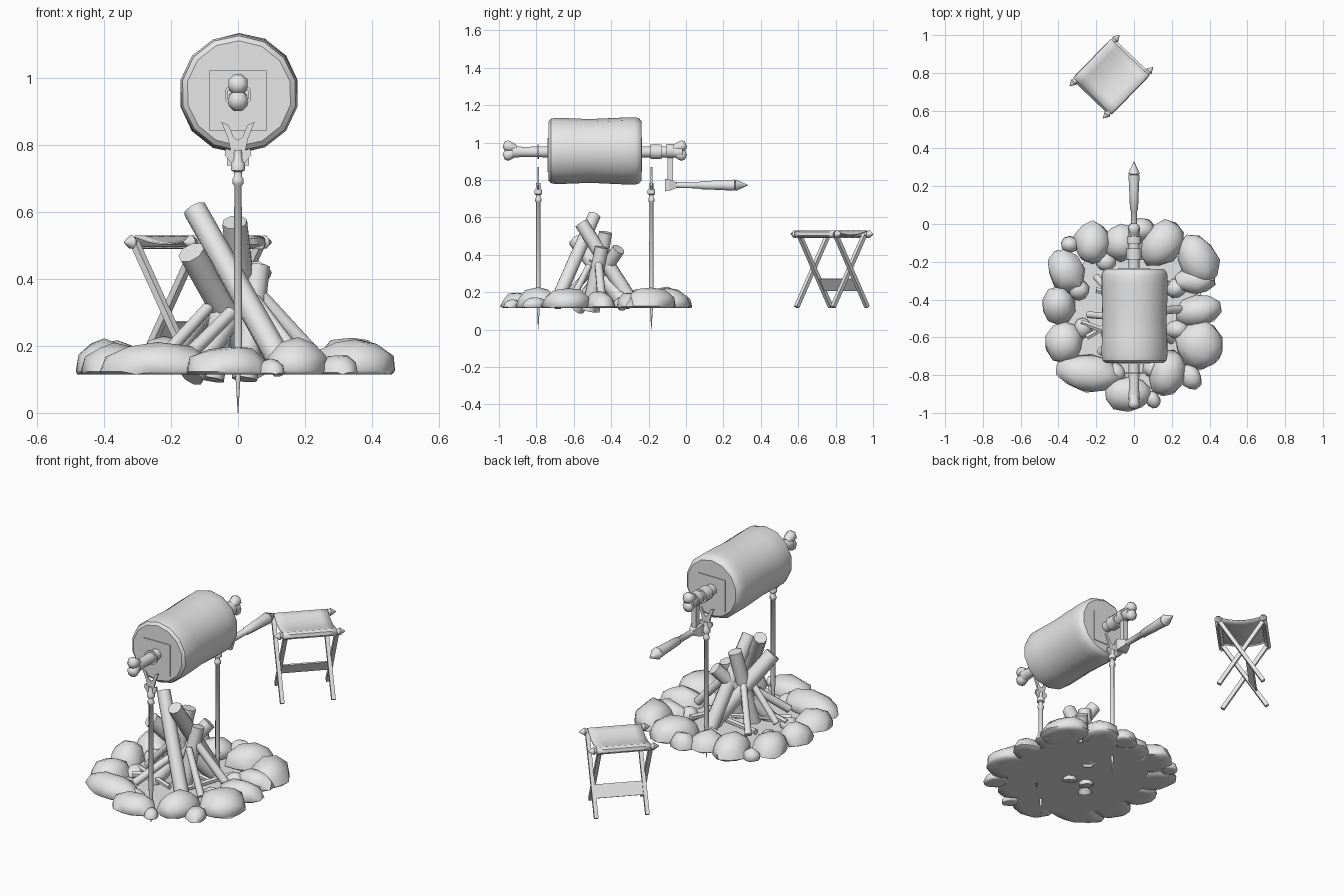
import bpy, bmesh, math, random
from mathutils import Vector, Matrix

if "Cube" in bpy.data.objects:
    bpy.data.objects.remove(bpy.data.objects["Cube"])

random.seed(4)
grey = bpy.data.materials.new("light grey")
grey.diffuse_color = (0.8, 0.8, 0.8, 1)
grey.use_nodes = True
grey.node_tree.nodes["Principled BSDF"].inputs["Base Color"].default_value = grey.diffuse_color


def finish(name, bm, angle=40):
    bmesh.ops.recalc_face_normals(bm, faces=bm.faces[:])
    me = bpy.data.meshes.new(name)
    bm.to_mesh(me)
    bm.free()
    me.materials.append(grey)
    ob = bpy.data.objects.new(name, me)
    bpy.context.collection.objects.link(ob)
    bpy.ops.object.select_all(action='DESELECT')
    ob.select_set(True)
    bpy.context.view_layer.objects.active = ob
    if angle:
        bpy.ops.object.shade_smooth_by_angle(angle=math.radians(angle))
    return ob


def lathe(name, start, direction, profile, n=8, angle=50, warp=None):
    """Solid of rings (distance along axis, radius)."""
    d = Vector(direction).normalized()
    rot = d.to_track_quat('Z', 'Y').to_matrix()
    bm = bmesh.new()
    rings = []
    for t, r in profile:
        ring = []
        for i in range(n):
            a = 2 * math.pi * (i + 0.5) / n
            k = warp(t, a) if warp else 1
            p = Vector((r * k * math.cos(a), r * k * math.sin(a), t))
            ring.append(bm.verts.new(Vector(start) + rot @ p))
        rings.append(ring)
    for a, b in zip(rings, rings[1:]):
        for i in range(n):
            j = (i + 1) % n
            bm.faces.new((a[i], a[j], b[j], b[i]))
    bm.faces.new(rings[0])
    bm.faces.new(rings[-1])
    return finish(name, bm, angle)


def rod(name, p, q, r1, r2=None, n=8):
    v = Vector(q) - Vector(p)
    return lathe(name, p, v, [(0, r1), (v.length, r2 or r1)], n)


def box(name, centre, size):
    bm = bmesh.new()
    bmesh.ops.create_cube(bm, size=1, matrix=Matrix.Translation(centre) @ Matrix.Diagonal((*size, 1)))
    return finish(name, bm, 0)


# Ring of flat-bottomed stones: x, y, half width, half depth, height, turn
stones = [
    (0.15, -0.10, .095, .125, .11, -35), (0.34, -0.19, .095, .135, .11, 25), (0.35, -0.64, .12, .12, .11, 0),
    (0.34, -0.46, .11, .075, .09, 10), (0.32, -0.30, .10, .065, .085, 0), (0.18, -0.79, .09, .115, .105, -15),
    (-0.03, -0.90, .115, .085, .085, 0), (-0.24, -0.79, .165, .09, .09, -8), (-0.37, -0.63, .09, .10, .09, 0),
    (-0.40, -0.43, .08, .09, .10, 0), (-0.36, -0.25, .085, .11, .10, 30), (-0.22, -0.10, .09, .105, .11, 0),
    (-0.07, -0.10, .085, .09, .09, 0), (0.04, -0.03, .065, .06, .08, 0), (0.30, -0.81, .05, .065, .06, 25),
    (-0.34, -0.11, .045, .04, .06, 0), (0.10, -0.93, .035, .045, .045, 30), (-0.29, -0.35, .05, .05, .06, 0),
    (0.22, -0.34, .05, .045, .06, 20), (0.23, -0.56, .055, .045, .06, 0), (-0.10, -0.79, .05, .05, .05, 0),
    (-0.27, -0.55, .045, .05, .05, 0), (0.10, -0.76, .05, .05, .05, 0), (-0.15, -0.2, .05, .045, .05, 0)]
for x, y, w, d, h, turn in stones:
    bm = bmesh.new()
    bmesh.ops.create_icosphere(bm, subdivisions=2, radius=1)
    rot = Matrix.Rotation(math.radians(turn), 3, 'Z')
    for v in bm.verts:
        v.co *= random.uniform(1.02, 1.18)
        # squared-off dome over a flat base
        z = max(v.co.z, -0.12) + 0.12
        v.co = rot @ Vector((v.co.x * w, v.co.y * d, z / 1.2 * h)) + Vector((x, y, 0.115))
    bmesh.ops.dissolve_limit(bm, angle_limit=0.02, verts=bm.verts[:], edges=bm.edges[:])
    finish("stone", bm, 45)

# Thin bed of the fire pit under the stones
bm = bmesh.new()
bmesh.ops.create_circle(bm, cap_ends=True, radius=1, segments=24,
                        matrix=Matrix.Translation((0, -.48, .114)) @ Matrix.Diagonal((.37, .40, 1, 1)))
finish("pit_floor", bm, 0)

# Stacked logs: top, foot, radius
logs = [
    ((-.13, -.49, .61), (.14, -.70, .13), .036), ((-.14, -.59, .48), (.06, -.32, .13), .042),
    ((-.01, -.56, .57), (.04, -.28, .13), .038), ((-.01, -.43, .52), (-.08, -.50, .10), .038),
    ((.07, -.36, .43), (-.14, -.58, .11), .036), ((.06, -.45, .44), (.02, -.52, .10), .036),
    ((-.03, -.50, .38), (-.24, -.48, .15), .018), ((.04, -.47, .38), (.24, -.45, .16), .022),
    ((-.04, -.46, .36), (-.20, -.28, .15), .018), ((.05, -.52, .34), (.20, -.62, .14), .018),
    ((-.02, -.52, .30), (-.18, -.68, .14), .02)]
for p, q, r in logs:
    rod("log", p, q, r, r * 1.08, 8)
for p, q in [((-.28, -.52, .15), (.0, -.62, .14)), ((-.2, -.35, .14), (.12, -.42, .13)),
             ((.18, -.3, .14), (.05, -.62, .13)), ((-.25, -.6, .14), (.02, -.44, .14))]:
    rod("kindling", p, q, .017, .014, 6)

# Two forked stakes holding the spit
fork = [(-.010, .735), (-.04, .77), (-.036, .79), (-.022, .785), (-.030, .82), (-.05, .87), (-.028, .86),
        (-.014, .825), (0, .815)]
for y in (-.79, -.185):
    lathe("stake", (0, y, 0), (0, 0, 1), [(0, .001), (.12, .009), (.2, .013), (.68, .012), (.685, .018), (.70, .018),
          (.705, .013), (.72, .013), (.725, .022), (.745, .022), (.755, .014), (.785, .012)], 8, 50)
    bm = bmesh.new()
    outline = fork + [(-x, z) for x, z in fork[-2::-1]]
    face = bm.faces.new([bm.verts.new((x, y - .005, z)) for x, z in outline])
    ext = bmesh.ops.extrude_face_region(bm, geom=[face])
    for v in ext["geom"]:
        if isinstance(v, bmesh.types.BMVert):
            v.co.y += .01
    finish("stake_fork", bm, 0)
    lathe("spit_ring", (0, y - .004, .95), (0, 1, 0), [(0, .042), (.008, .042)], 8)

# Roast: rounded barrel with a slight waist
lathe("roast", (0.003, -.735, .955), (0, 1, 0),
      [(0, .157), (.012, .172), (.04, .178), (.12, .176), (.22, .172), (.32, .176), (.42, .179), (.465, .179),
       (.485, .172), (.497, .157)], 14, 35, lambda t, a: 1 + .01 * math.sin(2 * a + 8 * t))
for y in (-.737, -.237):
    box("roast_end_plate", (0, y, .933), (.17, .006, .18))

# Bone ends of the spit, with lobed knuckles
lathe("spit_bar", (0, -.93, .95), (0, 1, 0), [(0, .034), (.06, .029), (.16, .031), (.85, .031), (.91, .034)], 8)
for y, s in ((-.91, -1), (-.065, 1)):
    for k in (-1, 1):
        lathe("spit_knuckle", (0, y, .957 + k * .008), (0, s, k * .4),
              [(0, .022), (.03, .029), (.055, .031), (.07, .016)], 8)
lathe("spit_collar", (0, -.185, .95), (0, 1, 0), [(0, .042), (.055, .042)], 8)

# Crank and turning handle
lathe("crank_collar", (0, -.105, .955), (0, 1, 0), [(0, .04), (.04, .04)], 8)
box("crank_arm", (0, -.085, .865), (.03, .03, .18))
lathe("crank_joint", (0, -.112, .772), (0, 1, 0), [(0, .046), (.02, .044), (.06, .022)], 4, 0)
lathe("crank_handle", (0, -.06, .772), (0, 1, 0),
      [(0, .017), (.13, .018), (.135, .023), (.25, .028), (.32, .032), (.322, .02), (.325, .034), (.39, .002)], 8)

# Folding stool: two side rails along u, spread along v
u = Vector((.263, .27, 0))
rails = [Vector((-.34, .73, .51)), Vector((-.163, .56, .51))]
for r in rails:
    L = u.length
    lathe("stool_rail", r, u, [(0, .002), (.03, .021), (.042, .013), (L - .042, .013), (L - .03, .021), (L, .002)], 8)

# Crossed legs
ends = {}
for f in (.14, .86):
    a, b = rails[0] + u * f, rails[1] + u * f
    for k, (p, q) in enumerate(((a, b), (b, a))):
        foot = Vector((q.x, q.y, .12))
        shift = u.normalized() * (.009 if k else -.009)
        rod("stool_leg", p + shift, foot + shift, .015, .015, 4)
        ends[k, f] = (p + shift).lerp(foot + shift, .61), (p + shift).lerp(foot + shift, .77)

# Lower brace between one pair of legs
bm = bmesh.new()
(a, b), (c, d) = ends[1, .14], ends[1, .86]
bm.faces.new([bm.verts.new(p) for p in (a, b, d, c)])
brace = finish("stool_brace", bm, 0)
m = brace.modifiers.new("thickness", 'SOLIDIFY')
m.thickness, m.offset = .008, 0

# Sagging cloth seat wrapped around both rails
across = rails[1] - rails[0]
w = .017 / across.length
section = [(-w * .3, -.018), (-w, -.006), (-w * .8, .010), (0, .017)]
section += [(i / 8, .017 - .022 * math.sin(math.pi * i / 8)) for i in range(1, 8)]
section += [(1 - s, z) for s, z in section[3::-1]]
bm = bmesh.new()
rows = []
for i in range(7):
    f = .12 + .76 * i / 6
    rows.append([bm.verts.new(rails[0] + u * f + across * s + Vector((0, 0, z))) for s, z in section])
for a, b in zip(rows, rows[1:]):
    for i in range(len(a) - 1):
        bm.faces.new((a[i], a[i + 1], b[i + 1], b[i]))
seat = finish("stool_seat", bm, 50)
m = seat.modifiers.new("thickness", 'SOLIDIFY')
m.thickness, m.offset = .005, 0
